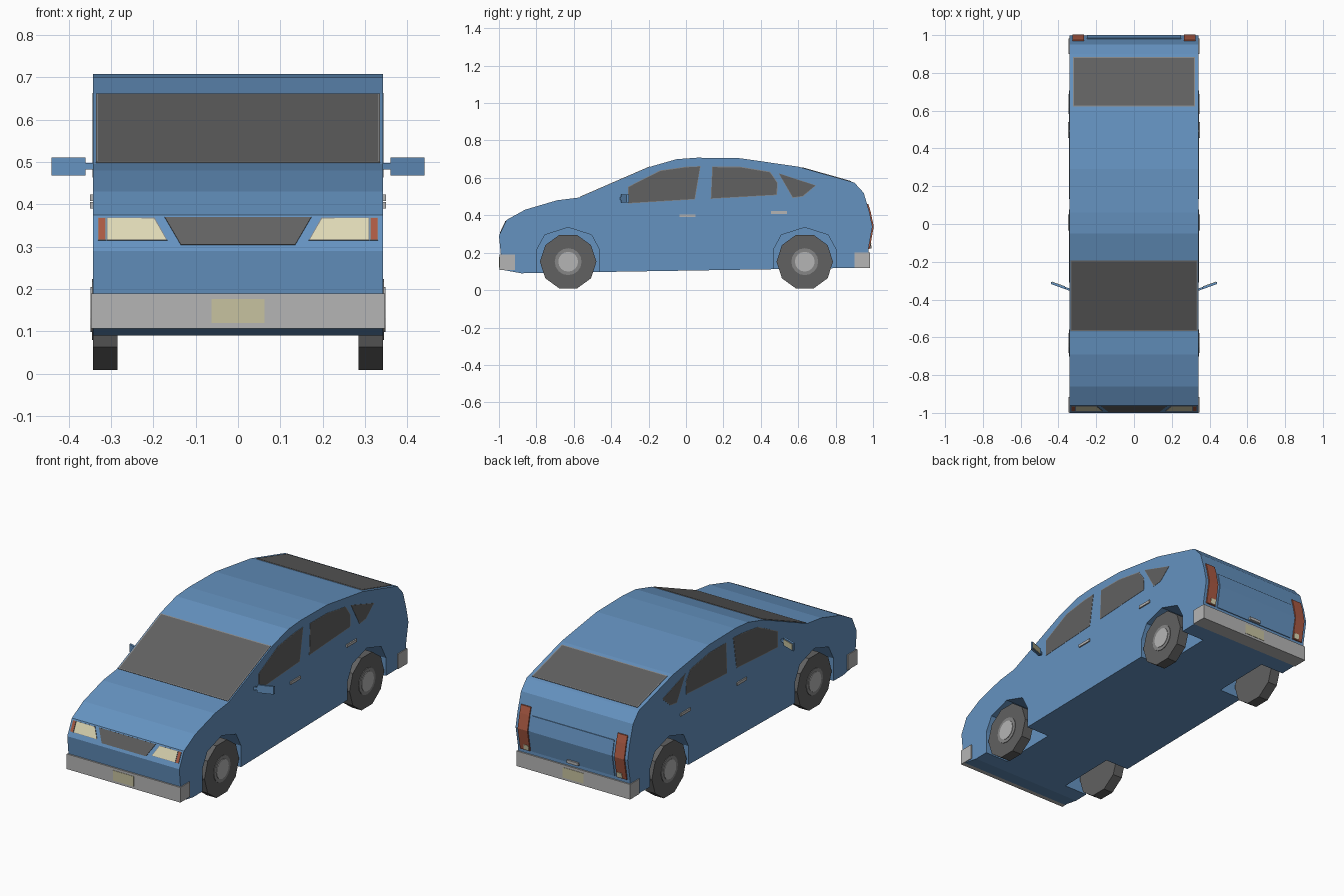
import bpy, bmesh
from mathutils import Vector

cube = bpy.data.objects.get("Cube")
if cube:
    bpy.data.objects.remove(cube, do_unlink=True)


def material(name, r, g, b):
    m = bpy.data.materials.new(name)
    m.use_nodes = True
    m.diffuse_color = (r, g, b, 1)
    m.node_tree.nodes["Principled BSDF"].inputs["Base Color"].default_value = (r, g, b, 1)
    return m


BLUE = material("body blue", 0.13, 0.29, 0.53)
DARK = material("glass and tyre grey", 0.12, 0.12, 0.12)
TRIM = material("trim grey", 0.24, 0.24, 0.24)
SILVER = material("bumper silver", 0.46, 0.46, 0.46)
CREAM = material("lamp cream", 0.73, 0.69, 0.46)
PLATE = material("plate yellow", 0.57, 0.54, 0.35)
RED = material("lamp red", 0.40, 0.10, 0.055)


def finish(name, bm, *mats):
    me = bpy.data.meshes.new(name)
    bm.to_mesh(me)
    bm.free()
    for m in mats:
        me.materials.append(m)
    ob = bpy.data.objects.new(name, me)
    bpy.context.collection.objects.link(ob)
    return ob


def prism(name, outline, x0, x1, mat):
    """Side outline of (y, z) points, pushed across from x0 to x1."""
    bm = bmesh.new()
    face = bm.faces.new([bm.verts.new((x0, y, z)) for y, z in outline])
    new = bmesh.ops.extrude_face_region(bm, geom=[face])["geom"]
    bmesh.ops.translate(bm, vec=(x1 - x0, 0, 0),
                        verts=[v for v in new if isinstance(v, bmesh.types.BMVert)])
    bmesh.ops.recalc_face_normals(bm, faces=bm.faces)
    return finish(name, bm, mat)


def panel(name, points, outward, mat, trim=0.0, thick=0.003):
    """Thin plate raised from a surface, with an optional trim border."""
    bm = bmesh.new()
    face = bm.faces.new([bm.verts.new(p) for p in points])
    face.normal_update()
    if face.normal.dot(Vector(outward)) < 0:
        face.normal_flip()
    step = face.normal * thick
    new = bmesh.ops.extrude_face_region(bm, geom=[face])["geom"]
    bmesh.ops.translate(bm, vec=step, verts=[v for v in new if isinstance(v, bmesh.types.BMVert)])
    top = next(f for f in new if isinstance(f, bmesh.types.BMFace))
    bmesh.ops.recalc_face_normals(bm, faces=bm.faces)
    if trim:
        for f in bm.faces:
            f.material_index = 1
        bmesh.ops.inset_individual(bm, faces=[top], thickness=trim)
        top.material_index = 0
    return finish(name, bm, mat, TRIM)


def box(name, lo, hi, mat):
    (x0, y0, z0), (x1, y1, z1) = lo, hi
    return prism(name, [(y0, z0), (y1, z0), (y1, z1), (y0, z1)], x0, x1, mat)


def disc(name, x, y, z, radius, width, sides, mat):
    bm = bmesh.new()
    bmesh.ops.create_cone(bm, cap_ends=True, segments=sides, radius1=radius,
                          radius2=radius, depth=width)
    for v in bm.verts:
        v.co = (v.co.z + x, v.co.x + y, v.co.y + z)
    bmesh.ops.recalc_face_normals(bm, faces=bm.faces)
    # a vertex points straight down
    ob = finish(name, bm, mat)
    return ob


def on_slope(a, b, x, z):
    """Point at x and height z on the body surface between profile points a and b."""
    t = (z - a[1]) / (b[1] - a[1])
    return (x, a[0] + (b[0] - a[0]) * t, z)


# Body shell
W = 0.342
NOSE, HOOD = (-1.0, 0.29), (-0.96, 0.375)
COWL, BROW = (-0.57, 0.495), (-0.19, 0.66)
ROOF_END, DECK = (0.6, 0.66), (0.9, 0.575)
tail = [(0.968, 0.46), (0.98, 0.42), (0.997, 0.34), (0.975, 0.22)]
body = prism("body", [
    (-0.88, 0.09), (-0.99, 0.11), (-0.99, 0.19), NOSE, HOOD, (-0.86, 0.43), (-0.69, 0.48),
    COWL, BROW, (-0.05, 0.7), (0.06, 0.708), (0.29, 0.705), ROOF_END, DECK,
    (0.95, 0.52), *tail, (0.975, 0.12)], -W, W, BLUE)

# Wheel wells
AXLES = {"front": -0.63, "rear": 0.635}
for cy in AXLES.values():
    for s in (-1, 1):
        arch = [(-0.168, 0), (-0.168, 0.215), (-0.125, 0.295), (0, 0.335),
                (0.125, 0.295), (0.168, 0.215), (0.168, 0)]
        cutter = prism("well_cutter", [(cy + y, z) for y, z in arch], s * 0.2, s * 0.4, BLUE)
        cutter.hide_render = True
        mod = body.modifiers.new("well", "BOOLEAN")
        mod.operation, mod.solver, mod.object = "DIFFERENCE", "EXACT", cutter
        bpy.context.view_layer.objects.active = body
        bpy.ops.object.modifier_apply(modifier=mod.name)
        bpy.data.objects.remove(cutter, do_unlink=True)

# Wheels with rim and cap
for end, cy in AXLES.items():
    for side, s in (("left", 1), ("right", -1)):
        tyre = disc(f"{end}_{side}_tyre", s * 0.313, cy, 0.152, 0.151, 0.058, 10, DARK)
        for v in tyre.data.vertices:
            y, z = v.co.y - cy, v.co.z - 0.152
            v.co.y, v.co.z = cy - z, 0.152 + y
        disc(f"{end}_{side}_rim", s * 0.341, cy, 0.152, 0.072, 0.008, 16, SILVER).data.materials[0] = TRIM
        disc(f"{end}_{side}_cap", s * 0.342, cy, 0.152, 0.053, 0.012, 16, SILVER)

# Windscreen and rear window
for name, a, b, z0, z1, w in (("windscreen", COWL, BROW, 0.497, 0.659, 0.335),
                              ("rear_window", ROOF_END, DECK, 0.580, 0.654, 0.322)):
    panel(name, [on_slope(a, b, x, z) for x, z in ((-w, z0), (w, z0), (w, z1), (-w, z1))],
          (0, 0, 1), DARK, 0.007)

# Side windows, door handles and mirrors
windows = {
    "front_window": [(-0.31, 0.463), (-0.31, 0.553), (-0.14, 0.64), (0, 0.66),
                     (0.078, 0.663), (0.048, 0.485)],
    "rear_door_window": [(0.132, 0.488), (0.14, 0.66), (0.29, 0.66), (0.45, 0.633),
                         (0.49, 0.575), (0.487, 0.508)],
    "quarter_window": [(0.495, 0.625), (0.695, 0.56), (0.625, 0.5), (0.57, 0.493)]}
for side, s in (("left", 1), ("right", -1)):
    for name, pts in windows.items():
        panel(f"{side}_{name}", [(s * W, y, z) for y, z in pts], (s, 0, 0), DARK, 0.004, 0.002)
    for name, y, z in (("front", -0.035, 0.39), ("rear", 0.455, 0.408)):
        box(f"{side}_{name}_handle", (s * 0.338, y, z), (s * 0.349, y + 0.085, z + 0.015), SILVER)
    # Mirror housing sweeps back towards its tip
    for name, x0, x1, z0, z1, m in (("arm", 0.335, 0.365, 0.482, 0.497, BLUE),
                                    ("housing", 0.36, 0.44, 0.468, 0.511, BLUE),
                                    ("glass", 0.366, 0.434, 0.474, 0.505, PLATE)):
        back = 0.003 if m is PLATE else 0.0
        y0 = 0.012 if m is PLATE else 0.0
        ob = box(f"{side}_mirror_{name}", (s * x0, y0 - 0.352, z0), (s * x1, back - 0.34, z1), m)
        for v in ob.data.vertices:
            v.co.y += (abs(v.co.x) - 0.345) * 0.36

# Grille, headlamps and indicators on the sloping nose
def nose(name, pts, mat, trim):
    panel(name, [on_slope(NOSE, HOOD, x, z) for x, z in pts], (0, -1, 0), mat, trim)


nose("grille", [(-0.135, 0.304), (0.135, 0.304), (0.173, 0.369), (-0.173, 0.369)], DARK, 0)
for side, s in (("left", 1), ("right", -1)):
    nose(f"{side}_headlamp", [(s * 0.167, 0.314), (s * 0.31, 0.314), (s * 0.31, 0.368),
                              (s * 0.197, 0.368)], CREAM, 0.003)
    nose(f"{side}_indicator", [(s * 0.312, 0.314), (s * 0.331, 0.314), (s * 0.331, 0.368),
                               (s * 0.312, 0.368)], RED, 0.002)

# Bumpers and number plates
for name, y0, y1, z0, yp, d in (("front", -0.998, -0.915, 0.107, -0.998, -1),
                                ("rear", 0.9, 0.983, 0.118, 0.983, 1)):
    box(f"{name}_bumper", (-0.347, y0, z0), (0.347, y1, z0 + 0.083), SILVER)
    panel(f"{name}_number_plate", [(x, yp, z0 + z) for x, z in
          ((-0.063, 0.013), (0.063, 0.013), (0.063, 0.069), (-0.063, 0.069))], (0, d, 0), PLATE, 0, 0.002)


# Tail lamps, reversing lamps and boot lid follow the rear profile
def rear_strip(name, pts, x0, x1, lift, mat):
    prism(name, pts + [(y + lift, z) for y, z in reversed(pts)], x0, x1, mat)


for side, s in (("left", 1), ("right", -1)):
    rear_strip(f"{side}_tail_lamp", tail, s * 0.265, s * 0.325, 0.007, RED)
    rear_strip(f"{side}_reversing_lamp", [(0.982, 0.252), (0.976, 0.224)],
               s * 0.27, s * 0.3, 0.009, CREAM)
rear_strip("boot_lid", tail[1:], -0.25, 0.25, 0.004, BLUE)
box("boot_handle", (-0.035, 0.97, 0.222), (0.035, 0.992, 0.238), SILVER)
